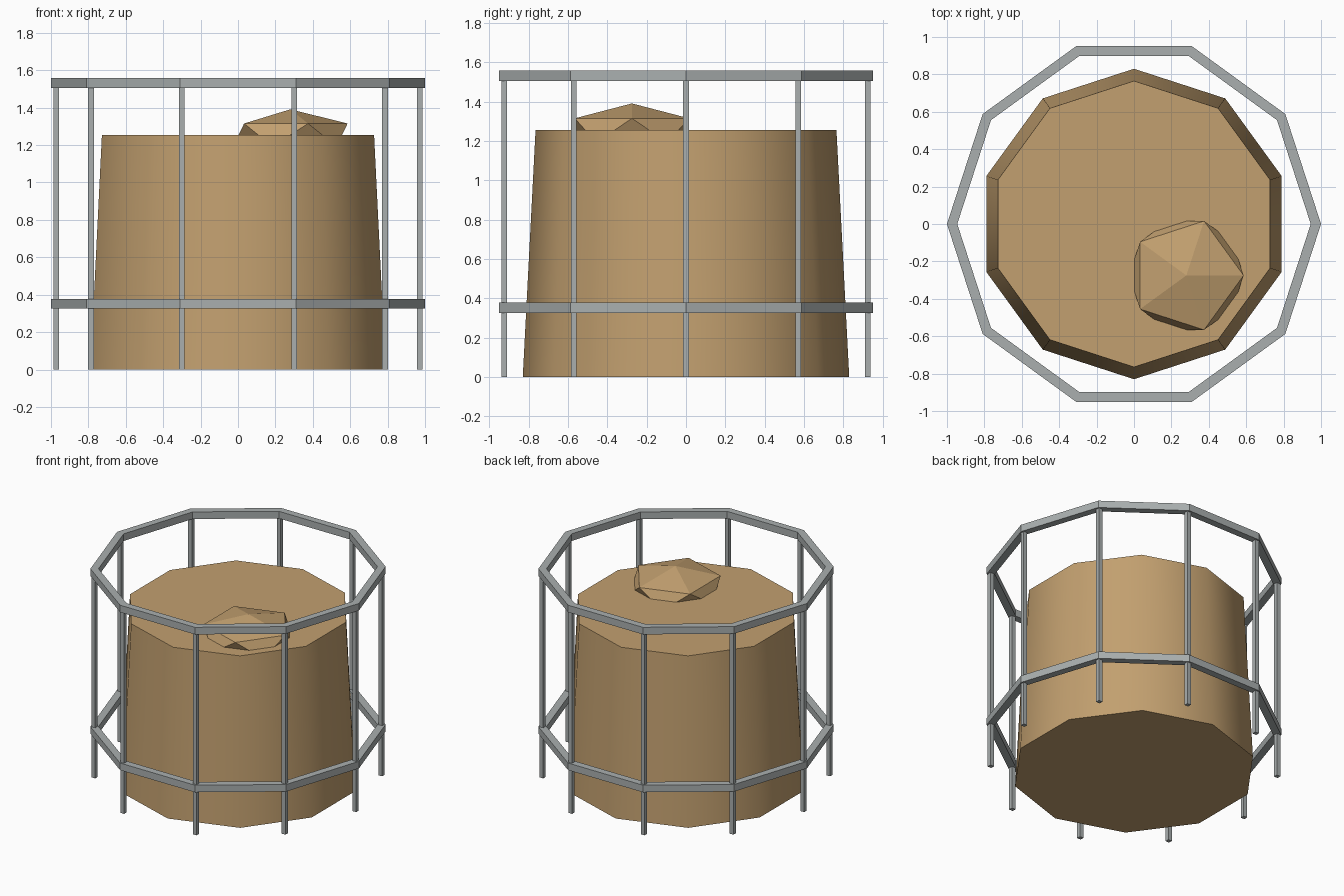
import bpy
import bmesh
from math import cos, sin, tau

SIDES = 10

cube = bpy.data.objects.get("Cube")
if cube:
    bpy.data.objects.remove(cube, do_unlink=True)


def make_material(name, rgb):
    mat = bpy.data.materials.new(name)
    mat.use_nodes = True
    mat.diffuse_color = (*rgb, 1)
    mat.node_tree.nodes["Principled BSDF"].inputs["Base Color"].default_value = (*rgb, 1)
    return mat


straw = make_material("straw brown", (0.54, 0.35, 0.16))
steel = make_material("steel grey", (0.40, 0.43, 0.43))


def finish(name, mat):
    obj = bpy.context.object
    obj.name = obj.data.name = name
    obj.data.materials.append(mat)
    return obj


def make_ring(name, outer, inner, bottom, top):
    """Flat-sided hoop with a rectangular section and a corner on +x."""
    bm = bmesh.new()
    section = [(outer, bottom), (outer, top), (inner, top), (inner, bottom)]
    loops = []
    for i in range(SIDES):
        a = tau * i / SIDES
        loops.append([bm.verts.new((r * cos(a), r * sin(a), z)) for r, z in section])
    for i in range(SIDES):
        here, there = loops[i], loops[(i + 1) % SIDES]
        for j in range(4):
            k = (j + 1) % 4
            bm.faces.new((here[j], there[j], there[k], here[k]))
    bmesh.ops.recalc_face_normals(bm, faces=bm.faces)
    mesh = bpy.data.meshes.new(name)
    bm.to_mesh(mesh)
    bm.free()
    mesh.materials.append(steel)
    obj = bpy.data.objects.new(name, mesh)
    bpy.context.collection.objects.link(obj)


# Tapered bale with softly shaded sides and crisp caps
bpy.ops.mesh.primitive_cone_add(vertices=SIDES, radius1=0.83, radius2=0.765,
                                depth=1.255, location=(0, 0, 0.6275))
finish("bale", straw)
bpy.ops.object.shade_smooth_by_angle(angle=0.8)

# Faceted clump half sunk into the top of the bale
bpy.ops.mesh.primitive_ico_sphere_add(subdivisions=1, radius=1, location=(0.28, -0.275, 1.254))
clump = finish("clump", straw)
clump.scale = (0.342, 0.342, 0.137)

# Hoops of the surrounding frame
make_ring("lower_hoop", 1.0, 0.945, 0.325, 0.378)
make_ring("upper_hoop", 1.0, 0.945, 1.505, 1.558)

# Upright posts under the hoop corners
for i in range(SIDES):
    a = tau * i / SIDES
    bpy.ops.mesh.primitive_cube_add(size=1, location=(0.972 * cos(a), 0.972 * sin(a), 0.76))
    post = finish(f"post_{i + 1}", steel)
    post.scale = (0.031, 0.029, 1.52)
